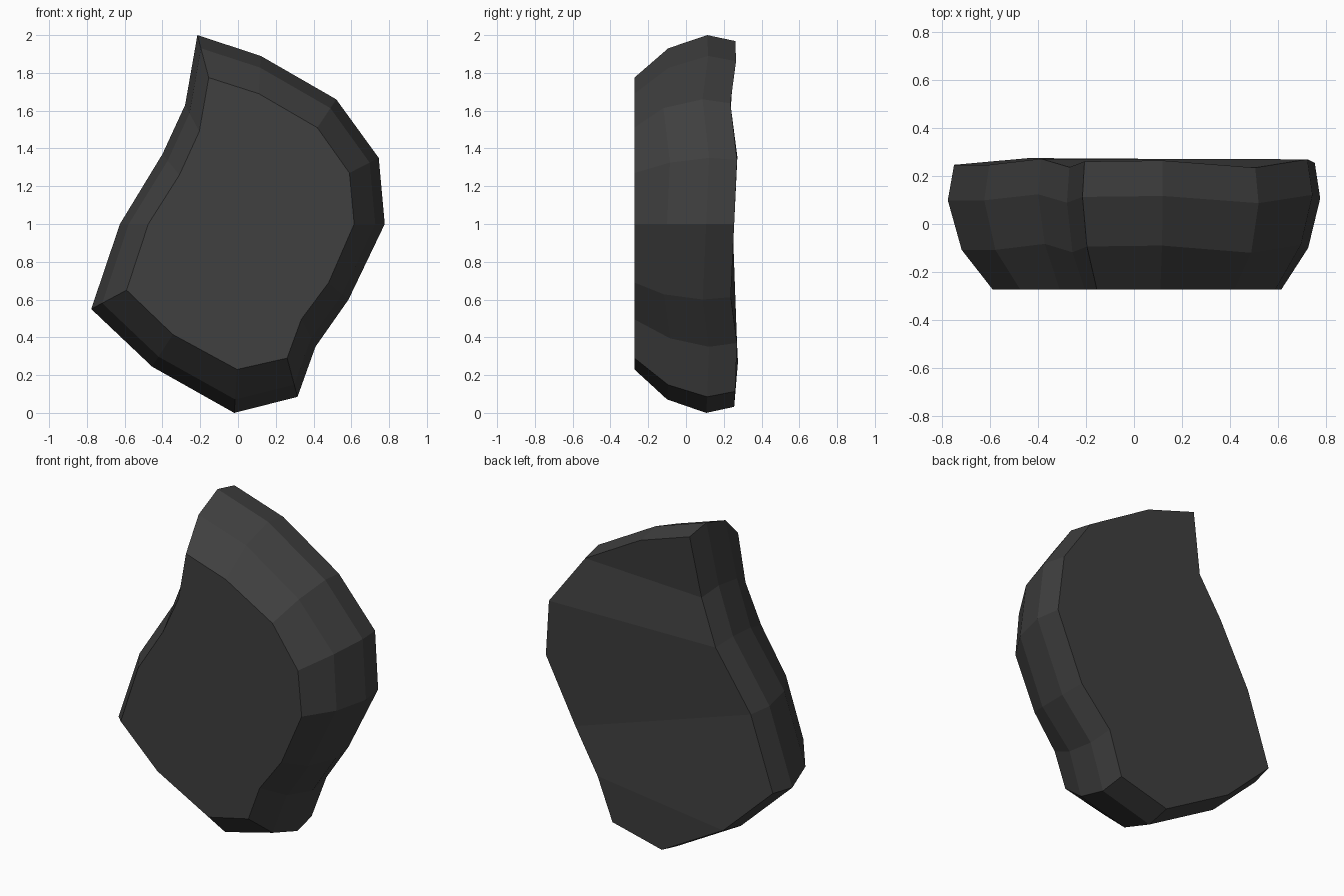
import bpy, bmesh

if "Cube" in bpy.data.objects:
    bpy.data.objects.remove(bpy.data.objects["Cube"])

# Outline (x, z) at the widest section and at the flat front face, clockwise from the top tip
outer = [(-.215, 2), (.12, 1.89), (.52, 1.66), (.745, 1.35), (.777, 1), (.585, .6), (.41, .35),
         (.315, .085), (-.02, 0), (-.455, .245), (-.777, .55), (-.625, 1), (-.4, 1.37), (-.28, 1.63)]
front = [(-.155, 1.775), (.11, 1.69), (.42, 1.51), (.59, 1.27), (.615, 1), (.48, .69), (.335, .495),
         (.26, .29), (-.005, .23), (-.345, .415), (-.59, .65), (-.475, 1), (-.31, 1.26), (-.205, 1.49)]
# Slight unevenness in depth around the stone
wobble = [.006, .01, -.02, .015, 0, -.018, .015, .005, 0, .02, -.008, -.008, .017, -.018]
n = len(outer)

bm = bmesh.new()


def ring(y, blend, wob):
    """One section of the stone, blended from front outline (0) to widest outline (1)."""
    return [bm.verts.new((f[0] + (o[0] - f[0]) * blend, y + w * wob, f[1] + (o[1] - f[1]) * blend))
            for f, o, w in zip(front, outer, wobble)]


rings = [ring(-.273, 0, 0), ring(-.1, .69, 1), ring(.107, 1, 1), ring(.255, .86, 1)]

# Bevelled sides
for a, b in zip(rings, rings[1:]):
    for i in range(n):
        j = (i + 1) % n
        bm.faces.new((a[i], a[j], b[j], b[i]))

# Flat front and faceted back
bm.faces.new(rings[0])
for strip in [(0, 1, 2, 13), (2, 3, 12, 13), (3, 4, 5, 11, 12), (5, 6, 9, 10, 11), (6, 7, 8, 9)]:
    bm.faces.new([rings[3][i] for i in strip])
bmesh.ops.recalc_face_normals(bm, faces=bm.faces)

mesh = bpy.data.meshes.new("stone_slab")
bm.to_mesh(mesh)
bm.free()
stone = bpy.data.objects.new("stone_slab", mesh)
bpy.context.collection.objects.link(stone)

# Dark grey stone
mat = bpy.data.materials.new("dark grey stone")
mat.diffuse_color = (.05, .05, .05, 1)
mat.use_nodes = True
mat.node_tree.nodes["Principled BSDF"].inputs["Base Color"].default_value = mat.diffuse_color
mesh.materials.append(mat)
